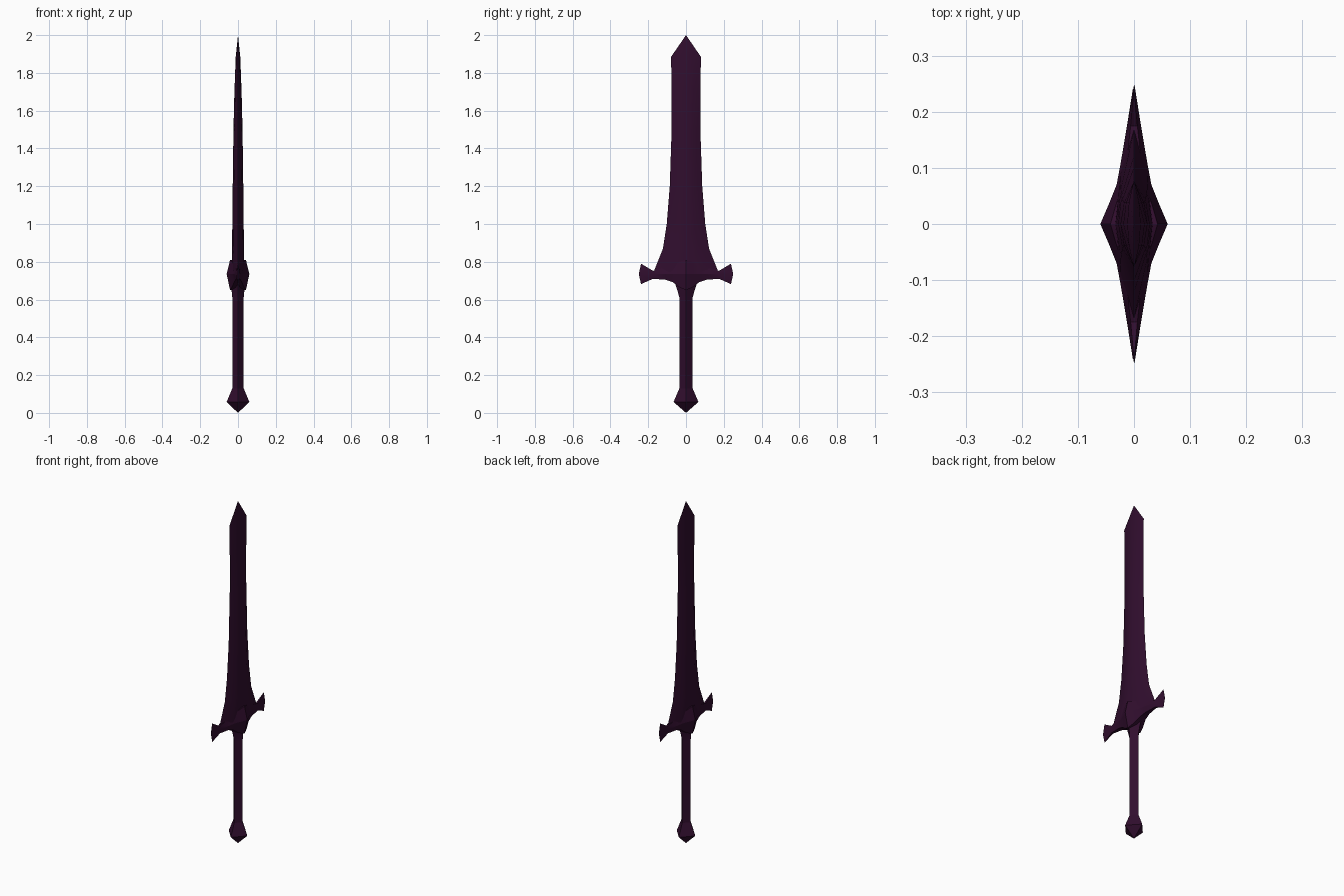
import bpy, bmesh, math

if "Cube" in bpy.data.objects:
    bpy.data.objects.remove(bpy.data.objects["Cube"])

mat = bpy.data.materials.new("dark purple metal")
mat.diffuse_color = (0.030, 0.0042, 0.027, 1)
mat.use_nodes = True
mat.node_tree.nodes["Principled BSDF"].inputs["Base Color"].default_value = mat.diffuse_color


def loft(name, rings, angle=30):
    """Skin a list of equal-length closed rings and cap both ends."""
    bm = bmesh.new()
    loops = [[bm.verts.new(p) for p in ring] for ring in rings]
    n = len(rings[0])
    for a, b in zip(loops, loops[1:]):
        for i in range(n):
            j = (i + 1) % n
            bm.faces.new((a[i], a[j], b[j], b[i]))
    bm.faces.new(loops[0])
    bm.faces.new(loops[-1])
    bmesh.ops.remove_doubles(bm, verts=bm.verts, dist=0.0002)
    bmesh.ops.recalc_face_normals(bm, faces=bm.faces)
    me = bpy.data.meshes.new(name)
    bm.to_mesh(me)
    bm.free()
    me.materials.append(mat)
    ob = bpy.data.objects.new(name, me)
    bpy.context.collection.objects.link(ob)
    bpy.ops.object.select_all(action='DESELECT')
    ob.select_set(True)
    bpy.context.view_layer.objects.active = ob
    bpy.ops.object.shade_smooth_by_angle(angle=math.radians(angle))
    return ob


def diamond(z, t, w):
    return [(t, 0, z), (0, w, z), (-t, 0, z), (0, -w, z)]


def lens(z, t, w):
    s, h = t * 0.74, w * 0.5
    return [(t, 0, z), (s, h, z), (0, w, z), (-s, h, z),
            (-t, 0, z), (-s, -h, z), (0, -w, z), (s, -h, z)]


# Blade: lens section, flaring towards the guard (z, half thickness, half width)
blade = [(0.73, 0.034, 0.18), (0.755, 0.034, 0.168), (0.87, 0.032, 0.122),
         (1.0, 0.030, 0.102), (1.2, 0.028, 0.086), (1.5, 0.024, 0.076),
         (1.7, 0.019, 0.076), (1.885, 0.012, 0.079), (2.0, 0.00005, 0.00005)]
loft("blade", [lens(*s) for s in blade])

# Grip: diamond bar that flares into the guard
grip = [(0.11, 0.03, 0.035), (0.61, 0.03, 0.035), (0.65, 0.034, 0.046),
        (0.69, 0.04, 0.06)]
loft("grip", [diamond(*s) for s in grip])

# Pommel: pointed diamond
pommel = [(0.0, 0.00005, 0.00005), (0.058, 0.06, 0.066), (0.13, 0.03, 0.035)]
loft("pommel", [diamond(*s) for s in pommel])

# Guard: ridged hexagon section swept along y, mirrored
# (y, bottom z, top z, edge half thickness, ridge half thickness)
half = [(0.0, 0.65, 0.81, 0.042, 0.06), (0.035, 0.665, 0.80, 0.032, 0.045),
        (0.07, 0.692, 0.785, 0.020, 0.031), (0.11, 0.705, 0.77, 0.013, 0.0235),
        (0.175, 0.71, 0.752, 0.006, 0.0125), (0.238, 0.682, 0.79, 0.0004, 0.0006)]


def guard_ring(y, lo, hi, e, r):
    tip = 0.012 * (abs(y) > 0.2) * (1 if y > 0 else -1)
    return [(e, y, hi), (r, y + tip, 0.735), (e, y, lo),
            (-e, y, lo), (-r, y + tip, 0.735), (-e, y, hi)]


stations = [(-s[0], *s[1:]) for s in reversed(half[1:])] + half
loft("guard", [guard_ring(*s) for s in stations], 20)
